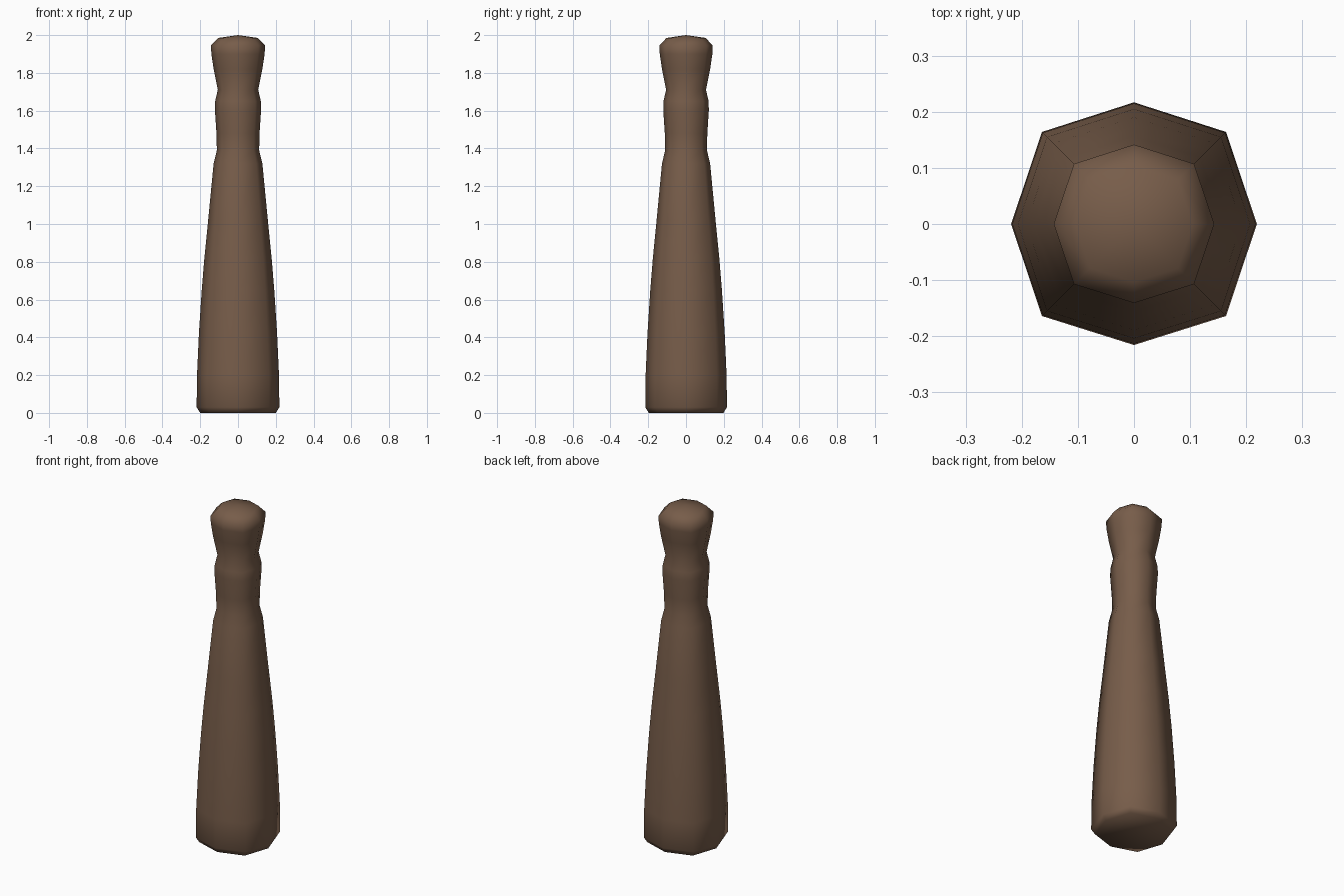
import bpy, bmesh

if "Cube" in bpy.data.objects:
    bpy.data.objects.remove(bpy.data.objects["Cube"])

# One brown wood colour
wood = bpy.data.materials.new("brown wood")
wood.diffuse_color = (0.185, 0.109, 0.068, 1)
wood.use_nodes = True
wood.node_tree.nodes["Principled BSDF"].inputs["Base Color"].default_value = wood.diffuse_color

# Eight-sided cross-section, unit size along the axes
D = 0.749
section = [(1, 0), (D, D), (0, 0.99), (-D, D), (-1, 0), (-D, -D), (0, -0.985), (D, -D)]

# Profile from foot to head: (radius, height)
profile = [(0.2, 0), (0.219, 0.03), (0.217, 0.2), (0.207, 0.42), (0.192, 0.65),
           (0.178, 0.82), (0.158, 1.02), (0.129, 1.32), (0.112, 1.39), (0.114, 1.48),
           (0.122, 1.6), (0.121, 1.65), (0.107, 1.71), (0.129, 1.82),
           (0.141, 1.9), (0.143, 1.945), (0.105, 1.985)]

# Turned post: stack the rings and skin them
bm = bmesh.new()
rings = [[bm.verts.new((x * r, y * r, z)) for x, y in section] for r, z in profile]
for low, high in zip(rings, rings[1:]):
    for i in range(8):
        j = (i + 1) % 8
        bm.faces.new((low[i], low[j], high[j], high[i]))

# Flat foot and slightly domed head
bm.faces.new(rings[0][::-1])
tip = bm.verts.new((0, 0, 2))
for i in range(8):
    bm.faces.new((rings[-1][i], rings[-1][(i + 1) % 8], tip))
for f in bm.faces:
    f.smooth = True

mesh = bpy.data.meshes.new("turned_post")
bm.to_mesh(mesh)
bm.free()
mesh.materials.append(wood)
post = bpy.data.objects.new("turned_post", mesh)
bpy.context.collection.objects.link(post)
